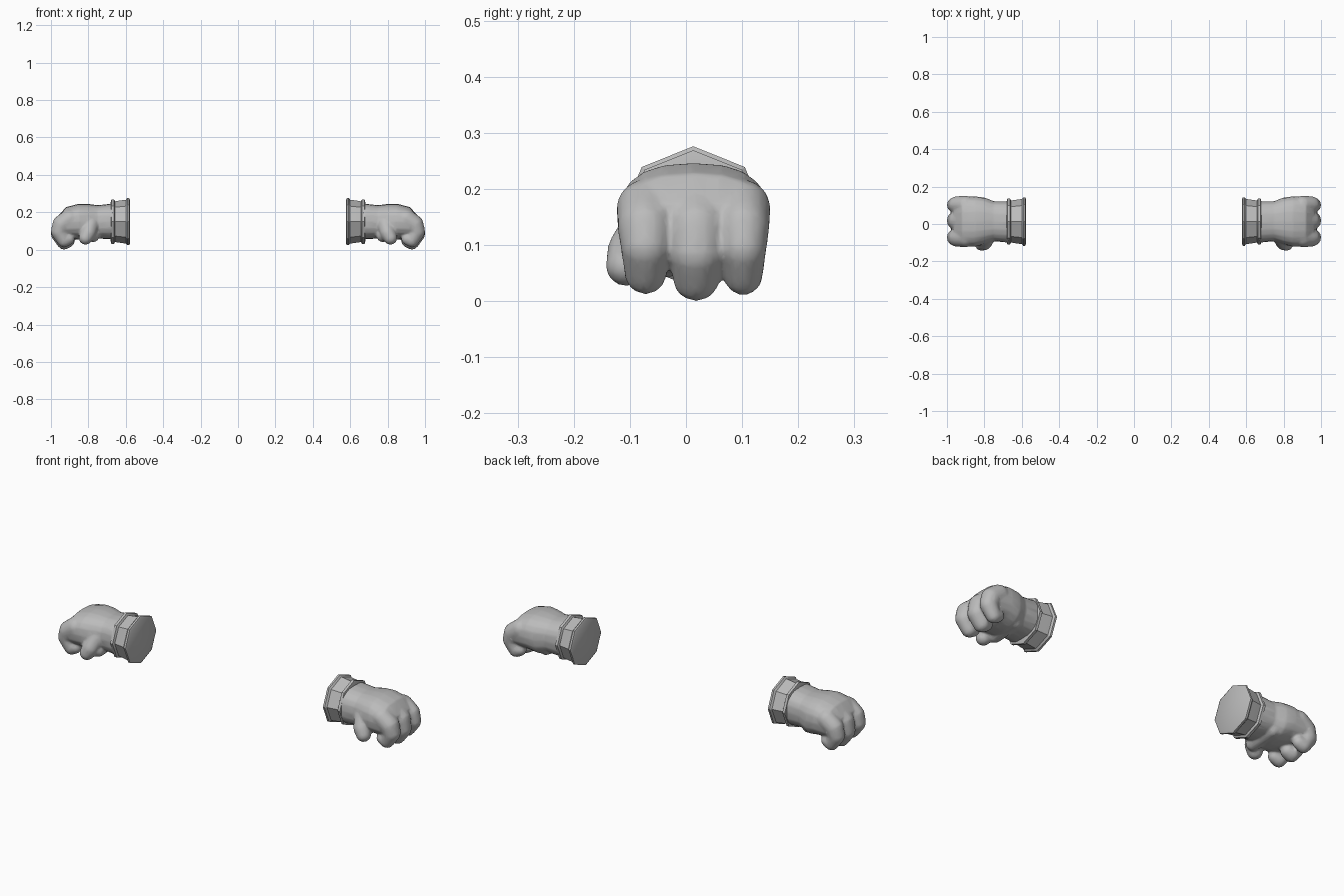
import bpy
import bmesh
import math
from mathutils import Vector

default = bpy.data.objects.get("Cube")
if default:
    bpy.data.objects.remove(default, do_unlink=True)

grey = bpy.data.materials.new("glove_grey")
grey.use_nodes = True
grey.diffuse_color = (0.5, 0.5, 0.5, 1)
grey.node_tree.nodes["Principled BSDF"].inputs["Base Color"].default_value = (0.5, 0.5, 0.5, 1)


def loft(bm, rings):
    """Skin closed rings of points and cap both ends."""
    loops = [[bm.verts.new(p) for p in ring] for ring in rings]
    n = len(loops[0])
    for a, b in zip(loops, loops[1:]):
        for i in range(n):
            j = (i + 1) % n
            bm.faces.new((a[i], a[j], b[j], b[i]))
    bm.faces.new(loops[0][::-1])
    bm.faces.new(loops[-1])


def ring(x, y0, y1, z0, z1, sides, power=1.0):
    """Rounded cross-section filling the given y and z limits."""
    def bend(v):
        return math.copysign(abs(v) ** power, v)
    pts = []
    for i in range(sides):
        a = math.tau * i / sides
        pts.append((x, (y0 + y1) / 2 + (y1 - y0) / 2 * bend(math.cos(a)),
                    (z0 + z1) / 2 + (z1 - z0) / 2 * bend(math.sin(a))))
    return pts


def limb(bm, joints, width=1.0):
    """Chain of rounded segments; each joint is a centre and a radius."""
    for pair in zip(joints, joints[1:]):
        verts = []
        for x, y, z, r in pair:
            for lat in range(-4, 5):
                t = lat * math.pi / 9
                for k in range(12):
                    a = math.tau * k / 12
                    d = Vector((math.cos(t) * math.cos(a), width * math.sin(t),
                                math.cos(t) * math.sin(a)))
                    verts.append(bm.verts.new(Vector((x, y, z)) + r * d))
        hull = bmesh.ops.convex_hull(bm, input=verts)
        spare = [v for v in verts if v.is_valid and not v.link_faces]
        bmesh.ops.delete(bm, geom=spare, context='VERTS')


def finish(bm, name):
    bmesh.ops.recalc_face_normals(bm, faces=bm.faces)
    mesh = bpy.data.meshes.new(name)
    bm.to_mesh(mesh)
    bm.free()
    mesh.materials.append(grey)
    obj = bpy.data.objects.new(name, mesh)
    bpy.context.collection.objects.link(obj)
    return obj


def smooth(obj, angle):
    bpy.ops.object.select_all(action='DESELECT')
    bpy.context.view_layer.objects.active = obj
    obj.select_set(True)
    bpy.ops.object.shade_smooth_by_angle(angle=math.radians(angle))


# Palm and back of the hand
bm = bmesh.new()
palm = [(0.67, -0.10, 0.122, 0.055, 0.247), (0.75, -0.092, 0.122, 0.060, 0.238),
        (0.80, -0.110, 0.142, 0.046, 0.245), (0.85, -0.121, 0.148, 0.055, 0.246),
        (0.92, -0.121, 0.146, 0.060, 0.228), (0.965, -0.105, 0.132, 0.070, 0.175)]
loft(bm, [ring(*s, 20, 0.8) for s in palm])

# Three curled fingers: y centre, half width, lift
for y, half, lift in [(-0.072, 0.046, 0.012), (0.018, 0.05, 0.0), (0.102, 0.043, 0.01)]:
    limb(bm, [(0.90, y, 0.165, 0.052), (0.943, y, 0.135, 0.05),
              (0.957, y, 0.085 + lift, 0.044), (0.930, y, 0.037 + lift, 0.037),
              (0.905, y, 0.045 + lift, 0.032)], half / 0.046)

# Thumb folded down beside the palm
limb(bm, [(0.785, -0.065, 0.14, 0.045), (0.80, -0.098, 0.09, 0.042),
          (0.815, -0.106, 0.063, 0.037)])
# Heel of the hand
limb(bm, [(0.775, -0.07, 0.075, 0.035), (0.775, 0.07, 0.085, 0.035)])

hand = finish(bm, "hands")
fuse = hand.modifiers.new("fuse", 'REMESH')
fuse.mode = 'VOXEL'
fuse.voxel_size = 0.006
fuse.use_smooth_shade = True
soften = hand.modifiers.new("soften", 'SMOOTH')
soften.factor = 0.5
soften.iterations = 5
reduce = hand.modifiers.new("reduce", 'DECIMATE')
reduce.ratio = 0.2

# Eight-sided cuff with a flared rim and a raised band
bm = bmesh.new()
profile = [(0.577, 0.116), (0.582, 0.126), (0.592, 0.126), (0.600, 0.117),
           (0.630, 0.113), (0.657, 0.109), (0.663, 0.119), (0.677, 0.119),
           (0.682, 0.100)]
loft(bm, [ring(x, 0.013 - r * 1.03, 0.013 + r * 1.03, 0.150 - r, 0.150 + r, 8)
          for x, r in profile])
cuff = finish(bm, "cuffs")
smooth(cuff, 30)

# Matching pair
for obj in (hand, cuff):
    pair = obj.modifiers.new("pair", 'MIRROR')
    pair.use_mirror_merge = False
